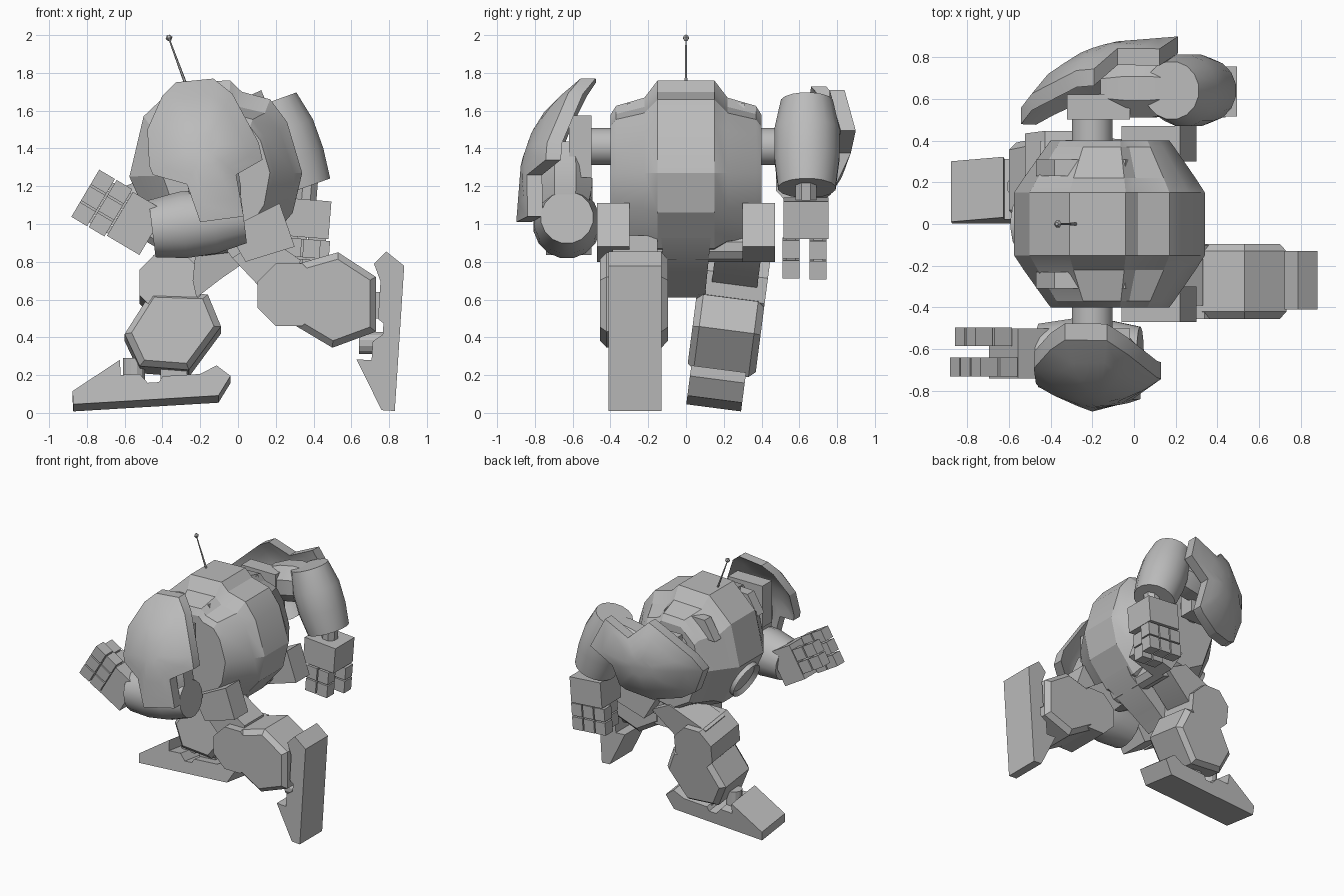
import bpy, bmesh, math
from mathutils import Matrix, Vector

if "Cube" in bpy.data.objects:
    bpy.data.objects.remove(bpy.data.objects["Cube"])

grey = bpy.data.materials.new("plain grey")
grey.use_nodes = True
grey.diffuse_color = (0.5, 0.5, 0.5, 1)
grey.node_tree.nodes["Principled BSDF"].inputs["Base Color"].default_value = grey.diffuse_color
parts = []


def finish(name, bm):
    bmesh.ops.recalc_face_normals(bm, faces=bm.faces)
    mesh = bpy.data.meshes.new(name)
    bm.to_mesh(mesh)
    bm.free()
    mesh.materials.append(grey)
    ob = bpy.data.objects.new(name, mesh)
    bpy.context.collection.objects.link(ob)
    parts.append(ob)
    return ob


def loft(name, rings):
    """Skin closed loops of points and cap both ends."""
    bm = bmesh.new()
    loops = [[bm.verts.new(p) for p in ring] for ring in rings]
    n = len(loops[0])
    for a, b in zip(loops, loops[1:]):
        for i in range(n):
            bm.faces.new((a[i], a[(i + 1) % n], b[(i + 1) % n], b[i]))
    bm.faces.new(loops[0])
    bm.faces.new(loops[-1])
    return finish(name, bm)


def prism(name, pts, y0, y1, bevel=0, lean=0):
    """Extrude an xz outline along y; lean rolls it about the x axis."""
    cx = sum(p[0] for p in pts) / len(pts)
    cz = sum(p[1] for p in pts) / len(pts)
    steps = [(y0, 0), (y1, 0)]
    if bevel:
        steps = [(y0, bevel), (y0 + bevel, 0), (y1 - bevel, 0), (y1, bevel)]
    rings = []
    for y, inset in steps:
        k = 1 - inset / 0.24
        ring = [(cx + (x - cx) * k, cz + (z - cz) * k) for x, z in pts]
        rings.append([(x, y + lean * (z - 0.4), z - lean * (y - 0.2)) for x, z in ring])
    return loft(name, rings)


def tube(name, p, q, radii, sides=8, turn=0.5):
    """Evenly spaced rings of the given radii from p to q."""
    p, q = Vector(p), Vector(q)
    axis = (q - p).normalized()
    side = Vector((0, 1, 0)) if abs(axis.y) < 0.9 else Vector((1, 0, 0))
    u = (side - axis * side.dot(axis)).normalized()
    v = axis.cross(u)
    rings = []
    for i, r in enumerate(radii):
        c = p.lerp(q, i / (len(radii) - 1))
        ang = [2 * math.pi * (k + turn) / sides for k in range(sides)]
        rings.append([c + (u * math.cos(t) + v * math.sin(t)) * r for t in ang])
    return loft(name, rings)


def block(name, size, loc, direction=(1, 0)):
    """Box whose local x follows a direction in the xz plane."""
    bm = bmesh.new()
    turn = Matrix.Rotation(math.atan2(-direction[1], direction[0]), 4, 'Y')
    bmesh.ops.create_cube(bm, size=1, matrix=Matrix.Translation(loc) @ turn @ Matrix.Diagonal((*size, 1)))
    return finish(name, bm)


# Body: faceted hull, a tall central strip stepping down to smaller sides
outline = [(-0.31, 1.75), (-0.04, 1.76), (0.02, 1.7), (0.17, 1.66), (0.26, 1.54), (0.34, 1.27), (0.29, 1.06),
           (0.13, 0.87), (-0.2, 0.83), (-0.43, 0.93), (-0.575, 1.25), (-0.5, 1.57)]
sections = [(0.15, 1, 1), (0.22, 0.9, 0.81), (0.37, 0.67, 0.72), (0.4, 0.62, 0.62)]
sections = [(-y, kx, kz) for y, kx, kz in reversed(sections)] + sections
rings = []
for y, kx, kz in sections:
    rings.append([(-0.11 + (x + 0.11) * kx, y, 1.28 + (z - 1.28) * (kz if z > 1.3 else (1 + kz) / 2))
                  for x, z in outline])
loft("body", rings)
loft("pelvis", [[(x, y * (0.1 + 0.1 * (z - 0.61)), z) for x, z in
                 [(0.27, 1.06), (0.135, 0.865), (-0.09, 0.71), (-0.22, 0.61), (-0.24, 0.7), (-0.22, 0.9), (0, 1.1)]]
                for y in (-1, 1)])

# Top fins and antenna
for s in (-1, 1):
    prism("top_fin", [(-0.47, 1.48), (-0.38, 1.63), (-0.04, 1.64), (0.02, 1.52)], s * 0.23, s * 0.31)
tube("antenna_rod", (-0.28, 0, 1.75), (-0.365, 0, 1.98), (0.008, 0.004), 6)
tube("antenna_tip", (-0.36, 0, 1.97), (-0.37, 0, 2.0), (0.008, 0.019, 0.008), 6)

# Round front eye socket
normal = Vector((-0.91, 0, -0.41))
centre = Vector((-0.505, 0, 1.085))
eye = tube("eye_socket", centre - normal * 0.06, centre + normal * 0.03, (0.145, 0.145), 16)
bm = bmesh.new()
bm.from_mesh(eye.data)
cap = max(bm.faces, key=lambda f: f.calc_center_median().dot(normal))
bmesh.ops.inset_region(bm, faces=[cap], thickness=0.03)
bmesh.ops.translate(bm, verts=cap.verts, vec=normal * -0.028)
bm.to_mesh(eye.data)
bm.free()


# Curved shoulder shells
def shell(name, side, angle):
    rim = [(-0.15, 0.34), (0.05, 0.36), (0.15, 0.28), (0.29, 0.02), (0.31, -0.07), (0.17, -0.15), (0.21, -0.37),
           (-0.02, -0.4), (-0.09, -0.2), (-0.27, -0.15), (-0.29, -0.1), (-0.3, 0.09), (-0.22, 0.27)]
    bulge = [(-0.41, 0.9), (-0.1, 0.875), (0.04, 0.84), (0.21, 0.735), (0.37, 0.55)]

    def point(u, w):
        for (w0, y0), (w1, y1) in zip(bulge, bulge[1:]):
            if w <= w1:
                break
        y = y0 + (y1 - y0) * (w - w0) / (w1 - w0) - 1.3 * u * u
        c, s = math.cos(angle), math.sin(angle)
        return (-0.18 + u * c - w * s, side * y, 1.41 + u * s + w * c)

    bm = bmesh.new()
    n = len(rim)
    loops = [[bm.verts.new(point(u * k, w * k)) for u, w in rim] for k in (1, 0.75, 0.5, 0.25)]
    for a, b in zip(loops, loops[1:]):
        for i in range(n):
            bm.faces.new((a[i], a[(i + 1) % n], b[(i + 1) % n], b[i]))
    bm.faces.new(loops[-1])
    new = bmesh.ops.extrude_face_region(bm, geom=bm.faces[:], use_keep_orig=True)
    verts = [g for g in new["geom"] if isinstance(g, bmesh.types.BMVert)]
    bmesh.ops.translate(bm, verts=verts, vec=(0, -side * 0.08, 0))
    finish(name, bm)


def hand(name, wrist, direction, y, side):
    """Palm with three outer fingers and two inner ones, two joints each."""
    d = Vector((direction[0], 0, direction[1])).normalized()
    across = Vector((-d.z, 0, d.x))
    wrist = Vector((wrist[0], y, wrist[1]))
    dir2 = (d.x, d.z)
    tube(name + "_wrist", wrist - d * 0.1, wrist + d * 0.04, (0.06, 0.06))
    block(name + "_palm", (0.2, 0.24, 0.27), wrist + d * 0.1, dir2)
    fingers = [(-0.1, 0.065), (0, 0.065), (0.1, 0.065), (-0.05, -0.08), (0.05, -0.08)]
    for shift, dy in fingers:
        base = wrist + across * shift + Vector((0, side * dy, 0))
        block(name + "_knuckle", (0.22, 0.05, 0.045), base + d * 0.27, dir2)
        for reach in (0.258, 0.365):
            block(name + "_finger", (0.097, 0.09, 0.09), base + d * reach, dir2)


# Arms: the right one reaches forward, the left one swings back
for side in (-1, 1):
    tube("shoulder_axle", (-0.2, side * 0.36, 1.41), (-0.2, side * 0.54, 1.41), (0.1, 0.1), 16)
    block("shoulder_block", (0.3, 0.12, 0.33), (-0.17, side * 0.56, 1.41))
shell("right_shoulder_shell", -1, 0)
shell("left_shoulder_shell", 1, math.radians(105))
tube("right_upper_arm", (-0.16, -0.64, 1.42), (-0.1, -0.64, 1.04), (0.12, 0.15, 0.15, 0.12))
tube("right_forearm", (0.03, -0.63, 1.035), (-0.455, -0.63, 0.975), (0.14, 0.175, 0.18, 0.155), 16)
hand("right_hand", (-0.453, 0.952), (-0.86, 0.51), -0.62, -1)
tube("left_upper_arm", (-0.14, 0.65, 1.45), (0.22, 0.65, 1.52), (0.12, 0.15, 0.15, 0.12))
tube("left_forearm", (0.18, 0.64, 1.65), (0.345, 0.64, 1.19), (0.14, 0.175, 0.175, 0.155), 16)
hand("left_hand", (0.36, 1.13), (-0.08, -1), 0.635, 1)

# Hip plates and joints
for side in (-1, 1):
    prism("hip_plate", [(-0.06, 0.97), (0.22, 1.11), (0.3, 0.88), (0.04, 0.8)], side * 0.3, side * 0.47)
    tube("hip_joint", (0.02, side * 0.05, 0.88), (0.02, side * 0.36, 0.88), (0.08, 0.08), 10)


def octagon(cx, cz, r):
    return [(cx + r * math.cos(math.pi * (k + 0.5) / 4), cz + r * math.sin(math.pi * (k + 0.5) / 4)) for k in range(8)]


def foot(name, toe, along, y0, y1, lean):
    profile = [(0, 0), (0, 0.07), (0.26, 0.22), (0.26, 0.14), (0.36, 0.14), (0.4, 0.09), (0.46, 0.09), (0.48, 0.12),
               (0.68, 0.12), (0.77, 0.16), (0.84, 0.1), (0.77, 0)]
    a = Vector(along).normalized()
    up = Vector((-a.y, a.x))
    prism(name, [tuple(Vector(toe) + a * u + up * v) for u, v in profile], y0, y1, 0, lean)


# Right leg, kicked back with the foot upright
prism("right_thigh", [(-0.03, 0.82), (0.14, 0.94), (0.33, 0.81), (0.32, 0.62), (0.14, 0.64)], -0.39, -0.15)
prism("right_knee", octagon(0.27, 0.625, 0.18), -0.455, -0.1)
prism("right_shin", [(0.32, 0.79), (0.53, 0.85), (0.73, 0.72), (0.73, 0.43), (0.5, 0.345), (0.29, 0.47)],
      -0.455, -0.095, 0.035)
tube("right_ankle_pin", (0.64, -0.27, 0.37), (0.78, -0.27, 0.37), (0.06, 0.06), 12)
block("right_ankle", (0.12, 0.16, 0.14), (0.74, -0.27, 0.57))
foot("right_foot", (0.83, 0.01), (0.065, 1), -0.41, -0.13, 0)

# Left leg, stepping forward and rolled outwards
lean = 0.13
prism("left_thigh", [(-0.14, 0.95), (0.02, 0.87), (-0.2, 0.68), (-0.38, 0.6), (-0.45, 0.82)], 0.1, 0.34, 0, lean)
prism("left_knee", octagon(-0.36, 0.67, 0.175), 0.04, 0.39, 0, lean)
prism("left_shin", [(-0.6, 0.4), (-0.46, 0.62), (-0.16, 0.61), (-0.09, 0.44), (-0.26, 0.21), (-0.52, 0.23)],
      0.03, 0.39, 0.035, lean)
tube("left_ankle_pin", (-0.55, 0.18, 0.16), (-0.55, 0.18, 0.29), (0.06, 0.06), 12)
block("left_ankle", (0.14, 0.16, 0.14), (-0.34, 0.18, 0.19))
foot("left_foot", (-0.872, 0.026), (1, 0.06), 0.05, 0.34, lean)

# Smooth the gently curved faces and keep hard edges
for ob in bpy.context.selected_objects:
    ob.select_set(False)
for ob in parts:
    ob.select_set(True)
bpy.context.view_layer.objects.active = parts[0]
bpy.ops.object.shade_smooth_by_angle(angle=math.radians(25))
